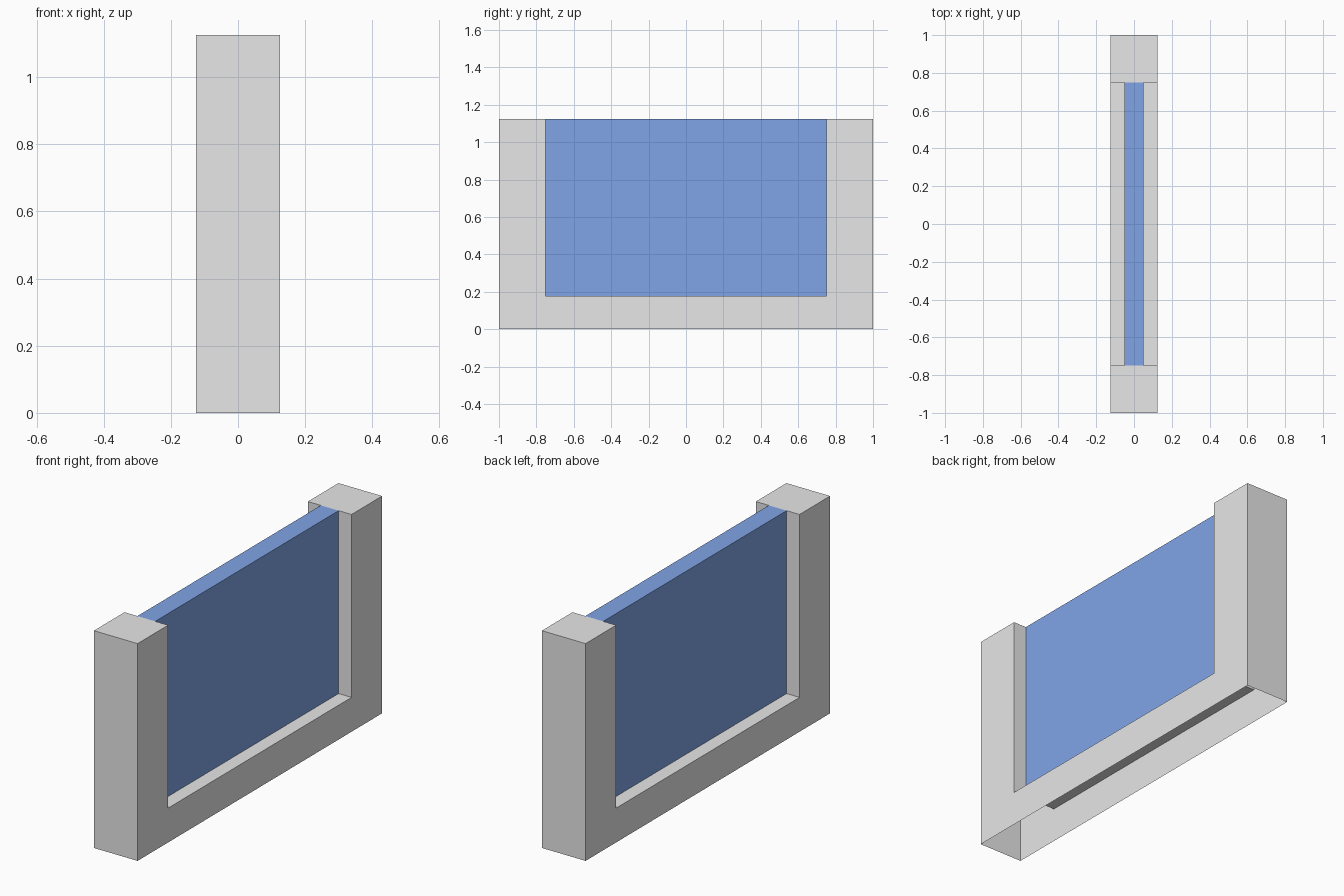
import bpy
import bmesh
from mathutils import Vector

if "Cube" in bpy.data.objects:
    bpy.data.objects.remove(bpy.data.objects["Cube"])

W, L, H = 0.125, 1.0, 1.125        # half width, half length, height
PW, PL, SILL = 0.051, 0.75, 0.178  # pane half width, half length, sill height


def material(name, rgb):
    m = bpy.data.materials.new(name)
    m.diffuse_color = (*rgb, 1.0)
    m.use_nodes = True
    m.node_tree.nodes["Principled BSDF"].inputs["Base Color"].default_value = m.diffuse_color
    return m


def face(bm, pts, direction):
    """Add a face that points along the given direction."""
    f = bm.faces.new([bm.verts.new(p) for p in pts])
    f.normal_update()
    if f.normal.dot(Vector(direction)) < 0:
        f.normal_flip()


def finish(bm, name, mat):
    bmesh.ops.remove_doubles(bm, verts=bm.verts, dist=1e-5)
    me = bpy.data.meshes.new(name)
    bm.to_mesh(me)
    bm.free()
    me.materials.append(mat)
    bpy.context.collection.objects.link(bpy.data.objects.new(name, me))


grey = material("light grey", (0.8, 0.8, 0.8))
blue = material("glass blue", (0.217, 0.374, 0.8))

# U-shaped frame: hollow shell, open underneath, slotted where the pane sits
bm = bmesh.new()
profile = [(-L, 0), (L, 0), (L, H), (PL, H), (PL, SILL),
           (-PL, SILL), (-PL, H), (-L, H)]
for s in (-1, 1):
    a, b = s * W, s * PW
    # broad side
    face(bm, [(a, y, z) for y, z in profile], (s, 0, 0))
    # sill beside the pane
    face(bm, [(a, -PL, SILL), (a, PL, SILL), (b, PL, SILL), (b, -PL, SILL)], (0, 0, 1))
    # inner post walls beside the pane
    for t in (-1, 1):
        y = t * PL
        face(bm, [(a, y, SILL), (b, y, SILL), (b, y, H), (a, y, H)], (0, -t, 0))
for t in (-1, 1):
    o, i = t * L, t * PL
    # end wall and post top
    face(bm, [(-W, o, 0), (W, o, 0), (W, o, H), (-W, o, H)], (0, t, 0))
    face(bm, [(-W, o, H), (W, o, H), (W, i, H), (PW, i, H), (-PW, i, H), (-W, i, H)], (0, 0, 1))
finish(bm, "frame", grey)

# Glass pane: two sides and a top edge
bm = bmesh.new()
for s in (-1, 1):
    x = s * PW
    face(bm, [(x, -PL, SILL), (x, PL, SILL), (x, PL, H), (x, -PL, H)], (s, 0, 0))
face(bm, [(-PW, -PL, H), (PW, -PL, H), (PW, PL, H), (-PW, PL, H)], (0, 0, 1))
finish(bm, "glass_pane", blue)
